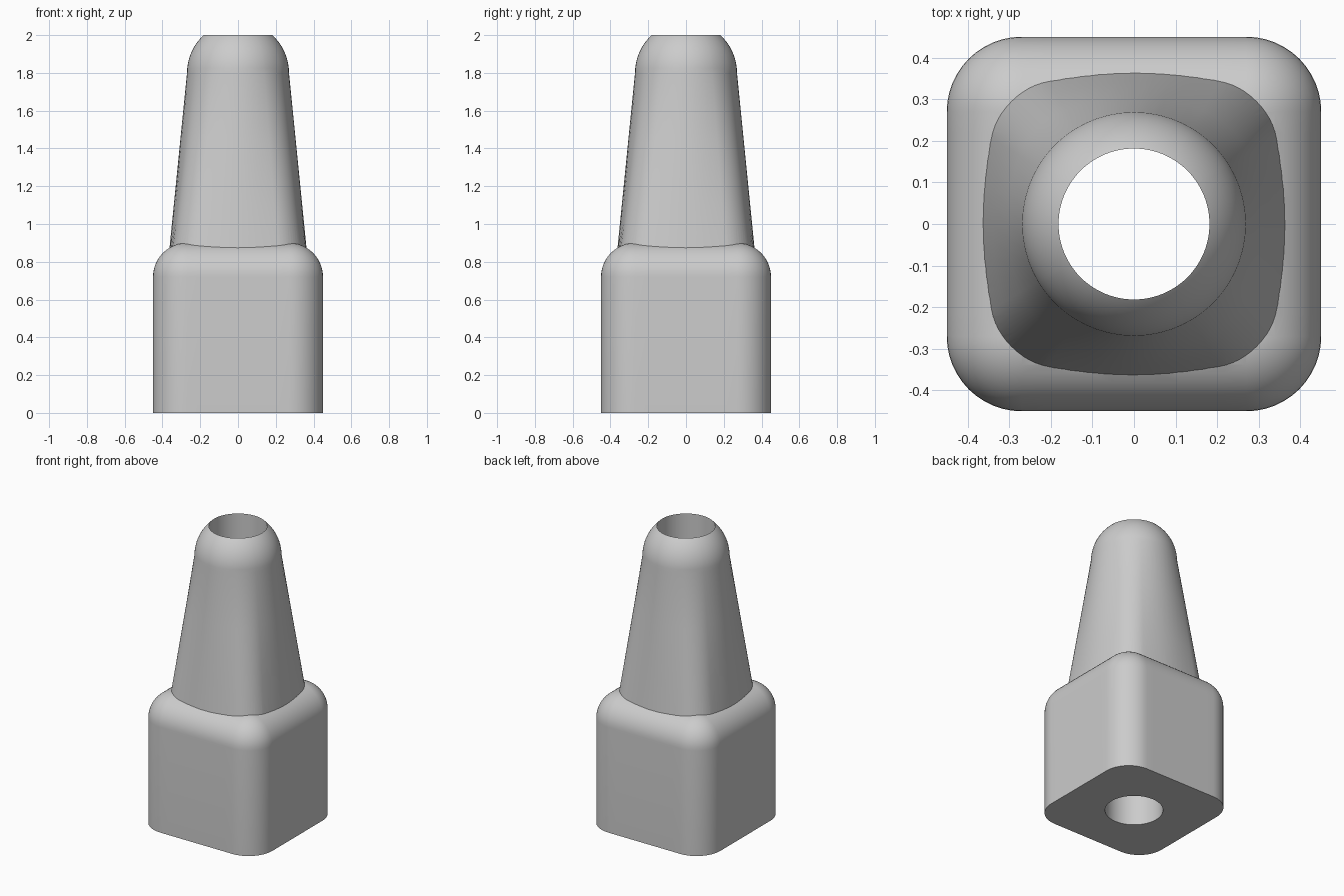
import bpy, bmesh, math
from mathutils import Vector

if "Cube" in bpy.data.objects:
    bpy.data.objects.remove(bpy.data.objects["Cube"])

CORE, FILLET = 0.27, 0.18      # corner centre offset and rounding of the base
DOME_R, DOME_Z = 0.27, 1.8     # rounded tip of the neck
HOLE_R = math.sqrt(DOME_R ** 2 - 0.2 ** 2)


def outline(radius, corner=12, side=10):
    """Rounded square, counter-clockwise, with subdivided sides."""
    arcs = []
    for q in range(4):
        mid = math.radians(45 + 90 * q)
        c = Vector((math.cos(mid), math.sin(mid))) * CORE * math.sqrt(2)
        arcs.append([c + radius * Vector((math.cos(a), math.sin(a)))
                     for a in (math.radians(90 * q + 90 * i / corner) for i in range(corner + 1))])
    pts = []
    for q in range(4):
        pts += arcs[q]
        start, end = arcs[q][-1], arcs[(q + 1) % 4][0]
        pts += [start.lerp(end, i / side) for i in range(1, side)]
    return pts


def loft(name, rings):
    """Closed solid through a stack of (points, z) rings."""
    bm = bmesh.new()
    loops = [[bm.verts.new((p.x, p.y, z)) for p in pts] for pts, z in rings]
    for a, b in zip(loops, loops[1:]):
        for i in range(len(a)):
            j = (i + 1) % len(a)
            bm.faces.new((a[i], a[j], b[j], b[i]))
    bm.faces.new(loops[0][::-1])
    bm.faces.new(loops[-1])
    bmesh.ops.remove_doubles(bm, verts=bm.verts, dist=1e-5)
    bmesh.ops.recalc_face_normals(bm, faces=bm.faces)
    mesh = bpy.data.meshes.new(name)
    bm.to_mesh(mesh)
    bm.free()
    ob = bpy.data.objects.new(name, mesh)
    bpy.context.collection.objects.link(ob)
    return ob


def combine(target, other, operation):
    """Apply a boolean and discard the helper."""
    mod = target.modifiers.new(operation, 'BOOLEAN')
    mod.operation, mod.object, mod.solver = operation, other, 'EXACT'
    bpy.context.view_layer.objects.active = target
    bpy.ops.object.modifier_apply(modifier=mod.name)
    bpy.data.objects.remove(other)


# Square base with rounded upright corners and top edge
quarter = [math.pi / 2 * i / 12 for i in range(13)]
base = loft("socket_body", [(outline(FILLET), 0)] +
            [(outline(FILLET * math.cos(a)), 0.72 + FILLET * math.sin(a)) for a in quarter])

# Neck blending from the square outline to a round domed tip
square = outline(FILLET)
rings = []
for z in (0.4, 0.75, 1.1, 1.45, 1.8):
    rings.append(([p.lerp(p.normalized() * DOME_R, z / DOME_Z) for p in square], z))
for i in range(1, 16):
    a = math.pi / 2 * i / 17
    rings.append(([p.normalized() * DOME_R * math.cos(a) for p in square],
                  DOME_Z + DOME_R * math.sin(a)))
neck = loft("neck", rings)
combine(base, neck, 'UNION')

# Straight bore through the full height
bpy.ops.mesh.primitive_cylinder_add(vertices=96, radius=HOLE_R, depth=3, location=(0, 0, 1))
bore = bpy.context.object
bore.name = "bore_cutter"
bore.hide_render = True
combine(base, bore, 'DIFFERENCE')

bpy.ops.object.select_all(action='DESELECT')
base.select_set(True)
bpy.context.view_layer.objects.active = base
bpy.ops.object.shade_smooth_by_angle(angle=math.radians(30))
